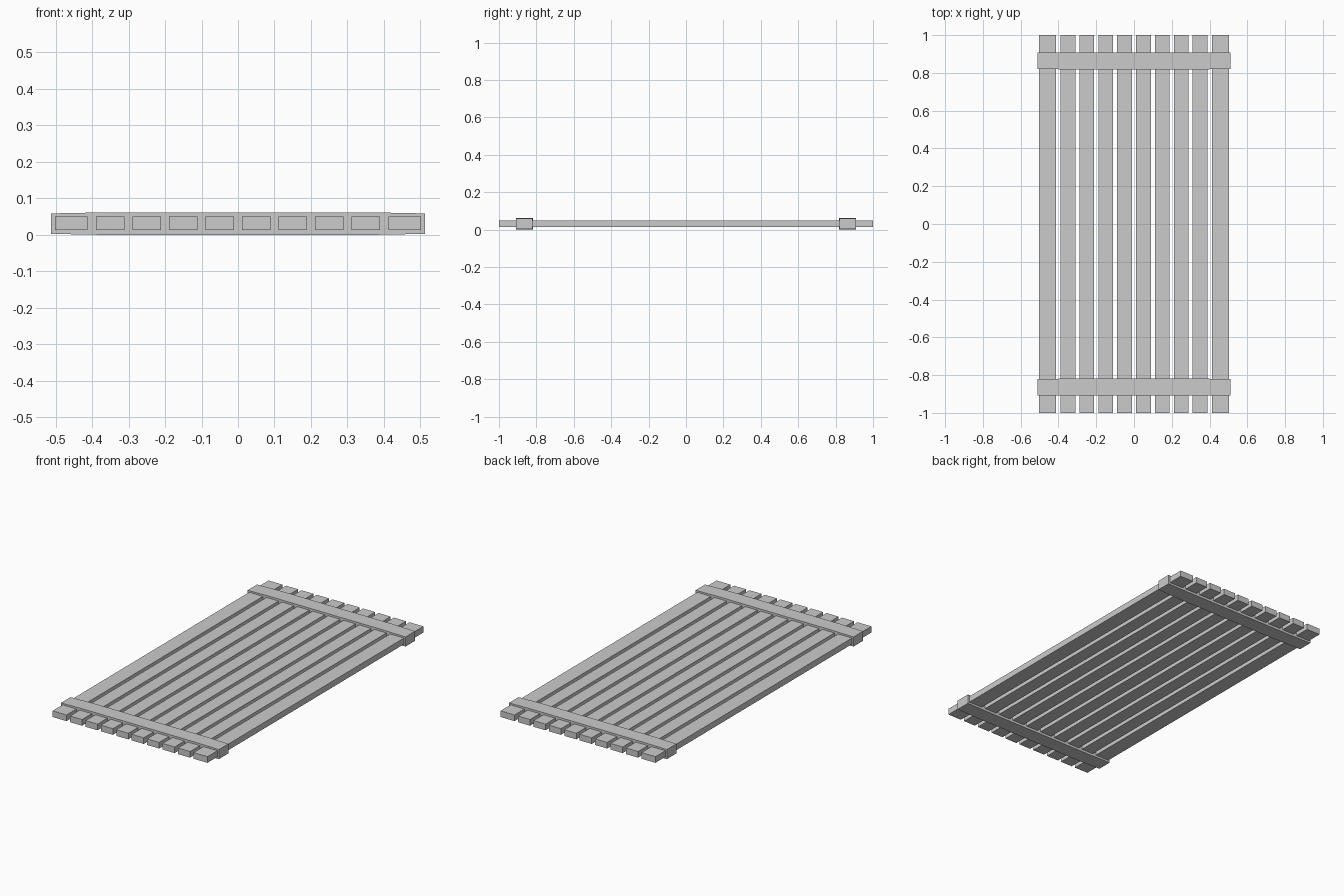
import bpy, bmesh

if "Cube" in bpy.data.objects:
    bpy.data.objects.remove(bpy.data.objects["Cube"])

def mesh_object(name, verts, faces):
    me = bpy.data.meshes.new(name)
    me.from_pydata(verts, [], faces)
    bm = bmesh.new()
    bm.from_mesh(me)
    bmesh.ops.recalc_face_normals(bm, faces=bm.faces)
    bm.to_mesh(me)
    bm.free()
    ob = bpy.data.objects.new(name, me)
    bpy.context.collection.objects.link(ob)
    return ob

def beam(name, sections):
    """Loft rectangles (x, y0, y1, z0, z1) along x and cap the ends."""
    verts, faces = [], []
    for x, y0, y1, z0, z1 in sections:
        verts += [(x, y0, z0), (x, y1, z0), (x, y1, z1), (x, y0, z1)]
    n = len(sections)
    for i in range(n - 1):
        for j in range(4):
            k = (j + 1) % 4
            faces.append((4*i + j, 4*i + k, 4*i + 4 + k, 4*i + 4 + j))
    faces += [(0, 1, 2, 3), tuple(4*(n - 1) + j for j in range(4))]
    return mesh_object(name, verts, faces)

# Long slats: eight inner ones and two slightly wider edge slats
for i in range(10):
    x = -0.45 + 0.1 * i
    x0, x1 = x - 0.039, x + 0.039
    if i == 0:
        x0, x1 = -0.502, -0.412
    elif i == 9:
        x0, x1 = 0.412, 0.502
    beam(f"slat_{i + 1}", [(x0, -1, 1, 0.014, 0.050), (x1, -1, 1, 0.014, 0.050)])

# Cross rails enclosing the slats, very slightly slimmer at the tips
for name, cy in (("front_rail", -0.864), ("back_rail", 0.864)):
    secs = []
    for x, h, t in ((-0.512, 0.044, 0.028), (-0.36, 0.045, 0.031),
                    (0.36, 0.045, 0.031), (0.512, 0.044, 0.028)):
        secs.append((x, cy - h, cy + h, 0.031 - t, 0.031 + t))
    beam(name, secs)
